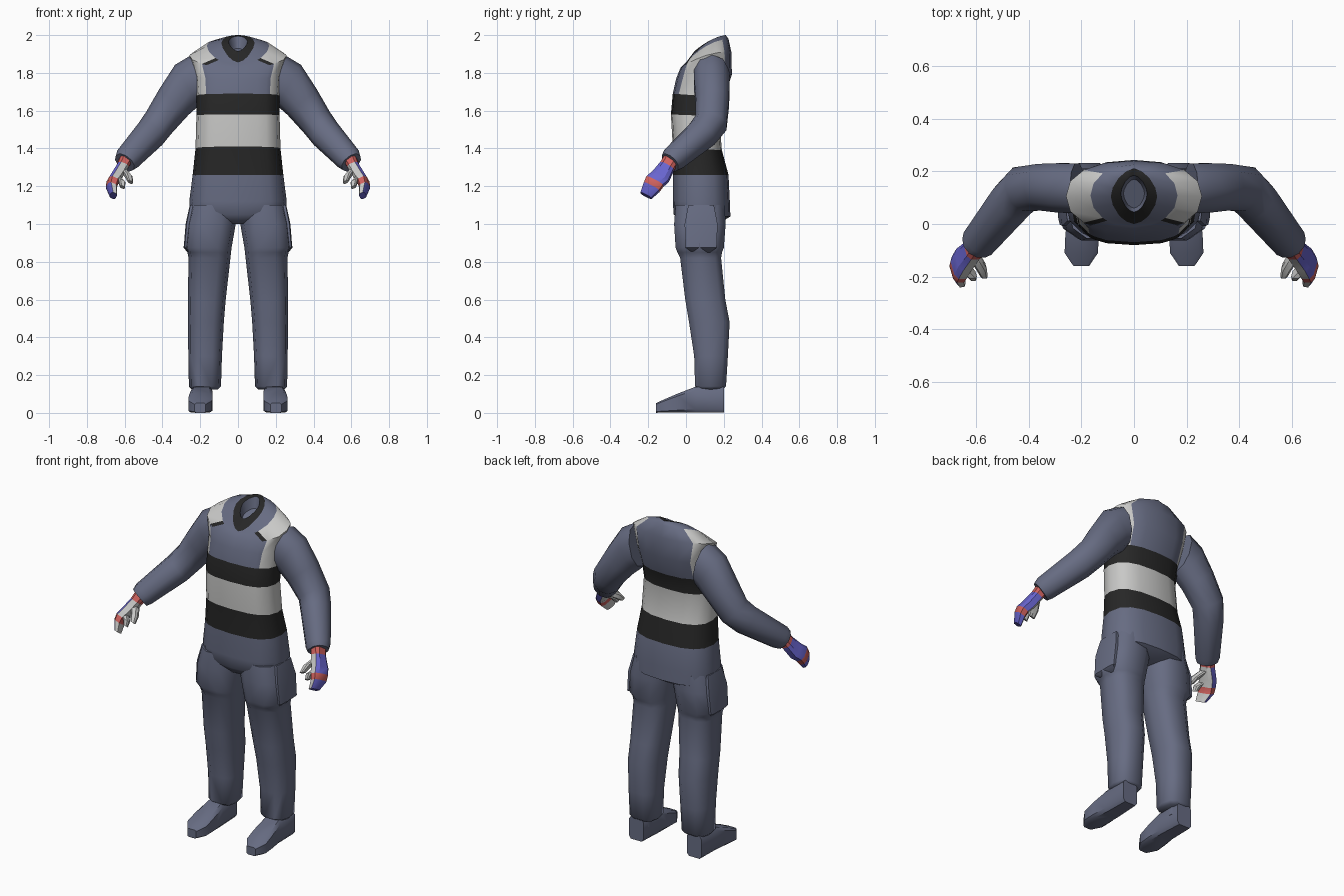
import bpy, bmesh, math
from mathutils import Vector as V

if "Cube" in bpy.data.objects:
    bpy.data.objects.remove(bpy.data.objects["Cube"])

COLOURS = {
    "navy_cloth": (0.135, 0.15, 0.225),
    "black_trim": (0.02, 0.02, 0.02),
    "light_grey": (0.58, 0.58, 0.57),
    "glove_blue": (0.14, 0.13, 0.62),
    "glove_red": (0.62, 0.12, 0.11),
}
MATS = []
for name, rgb in COLOURS.items():
    m = bpy.data.materials.new(name)
    m.diffuse_color = (*rgb, 1)
    m.use_nodes = True
    m.node_tree.nodes["Principled BSDF"].inputs["Base Color"].default_value = m.diffuse_color
    MATS.append(m)
NAVY, BLACK, LIGHT, BLUE, RED = range(5)

OCT = [22.5 + 45 * i for i in range(8)]
TEN = [36 * i for i in range(10)]


def unit(a, p):
    """Point at angle a on a unit superellipse of exponent p."""
    c, s = math.cos(math.radians(a)), math.sin(math.radians(a))
    return (math.copysign(abs(c) ** (2 / p), c), math.copysign(abs(s) ** (2 / p), s))


def ring(c, u, v, p=2.0, angles=OCT):
    out = []
    for a in angles:
        x, y = unit(a, p)
        out.append(V(c) + V(u) * x + V(v) * y)
    return out


def loft(name, rings, angles, rule=None, mirror=True, smooth=40):
    """Skin closed rings; rule(segment, mid_angle) picks the colour."""
    bm = bmesh.new()
    rows = [[bm.verts.new(p) for p in r] for r in rings]
    n = len(angles)
    for s in range(len(rows) - 1):
        for j in range(n):
            k = (j + 1) % n
            f = bm.faces.new((rows[s][j], rows[s][k], rows[s + 1][k], rows[s + 1][j]))
            mid = (angles[j] + angles[k] + (360 if k == 0 else 0)) / 2 % 360
            f.material_index = rule(s, mid) if rule else NAVY
    for row, s in ((rows[0], 0), (rows[-1], len(rows) - 2)):
        bm.faces.new(row).material_index = rule(s, 90) if rule else NAVY
    bmesh.ops.recalc_face_normals(bm, faces=bm.faces)
    me = bpy.data.meshes.new(name)
    bm.to_mesh(me)
    bm.free()
    for m in MATS:
        me.materials.append(m)
    ob = bpy.data.objects.new(name, me)
    bpy.context.collection.objects.link(ob)
    bpy.ops.object.select_all(action='DESELECT')
    ob.select_set(True)
    bpy.context.view_layer.objects.active = ob
    bpy.ops.object.shade_smooth_by_angle(angle=math.radians(smooth))
    if mirror:
        ob.modifiers.new("mirror", 'MIRROR').use_axis[0] = True
    return ob


# Torso: front z, back z, half width, front y, back y, squareness, side lift
TORSO = [
    (1.00, 1.00, .14, -.02, .17, 2.4, 0),
    (1.05, 1.04, .25, -.065, .235, 2.6, 0),
    (1.12, 1.12, .258, -.07, .232, 2.6, 0),
    (1.26, 1.26, .24, -.07, .225, 2.6, 0),
    (1.41, 1.39, .225, -.07, .19, 2.6, 0),
    (1.58, 1.57, .22, -.08, .175, 2.6, 0),
    (1.69, 1.67, .22, -.07, .20, 2.6, 0),
    (1.77, 1.79, .228, -.052, .243, 2.5, 0),
    (1.825, 1.91, .258, -.03, .24, 2.3, .025),
    (1.845, 1.98, .165, -.01, .225, 2.1, .03),
    (1.855, 2.00, .088, .0, .21, 1.7, .03),     # collar outer edge
    (1.915, 1.995, .05, .045, .185, 1.7, .01),  # collar inner edge
    (1.88, 1.93, .04, .06, .17, 1.7, 0),        # inside of neck
]
half = [-90, -68, -53, -45, -22, 0, 22, 45, 68]
T_ANG = half + [180 - a for a in [90] + half[:0:-1]]
rings = []
for zf, zb, hw, yf, yb, p, lift in TORSO:
    r = []
    for a in T_ANG:
        x, y = unit(a, p)
        t = (y + 1) / 2
        r.append(V((hw * x, yf + (yb - yf) * t, zf + (zb - zf) * t + lift * (1 - y * y))))
    rings.append(r)


def torso_rule(s, a):
    side = abs((a + 90) % 180 - 90)          # angle away from the x axis
    if s in (3, 5, 10):
        return BLACK                         # waist band, chest band, collar
    if s == 4:
        return LIGHT                         # belly band
    if s == 8 and 45 < side < 53 and a > 180:
        return BLACK                         # front straps
    if s in (6, 7, 8) and side < 45:
        return LIGHT                         # shoulder panels
    return NAVY


loft("jacket_torso", rings, T_ANG, torso_rule, mirror=False, smooth=50)

# Trouser legs with the cargo pocket bulge: z, x in, x out, y front, y back
LEG = [
    (.125, .105, .245, .065, .195), (.14, .09, .26, .045, .215),
    (.30, .085, .263, .04, .225), (.48, .075, .265, .012, .235),
    (.60, .065, .265, -.008, .212), (.82, .04, .262, -.035, .19),
    (.85, .037, .268, -.05, .195), (.875, .034, .288, -.06, .205),
    (1.0, .012, .275, -.068, .215), (1.10, .005, .25, -.06, .21),
]
loft("trouser_leg", [ring(((a + b) / 2, (c + d) / 2, z), ((b - a) / 2, 0, 0),
     (0, (d - c) / 2, 0), 2.7, TEN) for z, a, b, c, d in LEG], TEN, smooth=50)

# Side cargo pocket flap
POCKET = [(.85, .245, .26, .05), (.875, .25, .288, .085),
          (1.0, .24, .278, .09), (1.1, .23, .256, .07)]
loft("cargo_pocket", [ring(((a + b) / 2, .08, z), ((b - a) / 2, 0, 0), (0, w, 0), 5)
     for z, a, b, w in POCKET], OCT)

# Boots: y, x in, x out, top z
BOOT = [(.20, .145, .245, .14), (.05, .135, .25, .14), (-.04, .132, .262, .105),
        (-.11, .135, .265, .075), (-.16, .17, .23, .052)]
loft("boot", [ring(((a + b) / 2, y, h / 2), ((b - a) / 2, 0, 0), (0, 0, h / 2), 6)
     for y, a, b, h in BOOT], OCT)
loft("ankle", [ring((.19, .125, z), (.052, 0, 0), (0, .07, 0), 2.5)
     for z in (.08, .17)], OCT)

# Sleeve: centre, direction, radius in the vertical plane, radius across
ARM = [
    ((.215, .135, 1.772), (.97, 0, -.22), .128, .098),
    ((.27, .137, 1.735), (.85, 0, -.5), .125, .098),
    ((.34, .14, 1.645), (.66, 0, -.75), .103, .092),
    ((.42, .132, 1.535), (.64, -.3, -.75), .088, .09),
    ((.465, .085, 1.475), (.55, -.6, -.62), .085, .085),
    ((.585, -.065, 1.345), (.5, -.6, -.6), .07, .068),
    ((.60, -.085, 1.325), (.5, -.6, -.6), .06, .056),
]
rings = []
for c, d, ru, rv in ARM:
    d = V(d).normalized()
    u = d.cross(V((0, 1, 0))).normalized()
    rings.append(ring(c, u * ru, d.cross(u) * rv, 2.2, TEN))
loft("sleeve", rings, TEN, smooth=50)

# Glove: blue back, light palm, red stripes at the wrist and knuckles
along = V((.075, -.115, -.18)).normalized()
wide = V((.25, .8, -.45))
wide = (wide - along * wide.dot(along)).normalized()
out = wide.cross(along).normalized()
if out.x < 0:
    out = -out
HAND = [((.592, -.075, 1.345), .042, .036), ((.612, -.10, 1.305), .042, .032),
        ((.645, -.135, 1.25), .052, .032), ((.663, -.165, 1.225), .053, .03),
        ((.67, -.182, 1.195), .049, .027), ((.66, -.212, 1.15), .034, .018)]


def hand_rule(s, a):
    if s in (0, 3):
        return RED
    return BLUE if a < 180 else LIGHT


loft("glove_hand", [ring(c, wide * w, out * t, 3.2) for c, w, t in HAND],
     OCT, hand_rule, smooth=30)


# Thumb and forefinger
def digit(name, path):
    loft(name, [ring(c, wide * r, out * r, 3) for c, r in path], OCT,
         lambda s, a: LIGHT, smooth=30)


digit("glove_thumb", [((.61, -.115, 1.285), .026), ((.582, -.16, 1.255), .024),
                      ((.57, -.195, 1.222), .015)])
digit("glove_forefinger", [((.64, -.165, 1.245), .024), ((.617, -.19, 1.225), .021),
                           ((.612, -.205, 1.195), .014)])
